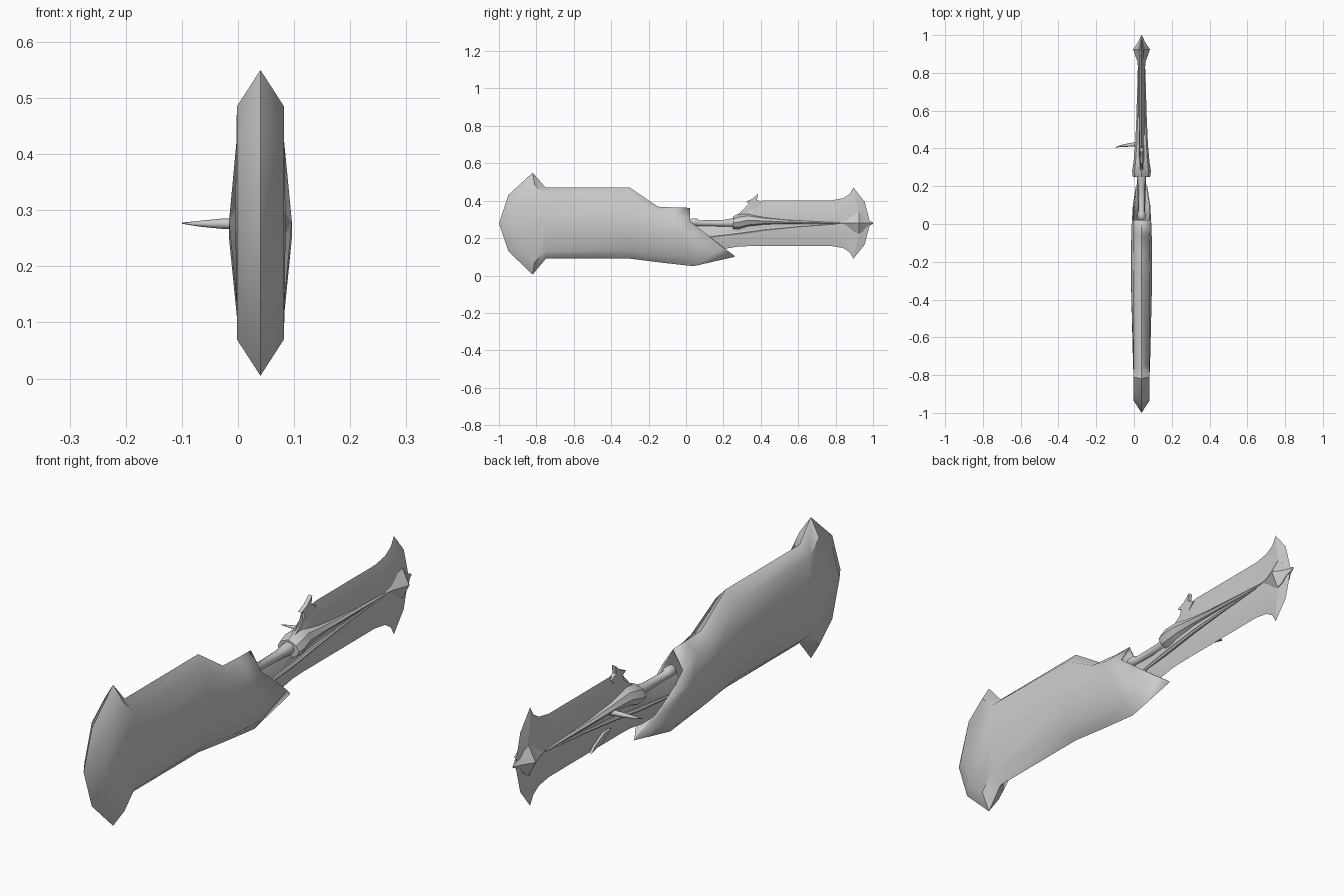
import bpy, bmesh, math
from mathutils import Vector

if "Cube" in bpy.data.objects:
    bpy.data.objects.remove(bpy.data.objects["Cube"])

CX, MZ = 0.04, 0.28
grey = bpy.data.materials.new("light grey")
grey.diffuse_color = (0.6, 0.6, 0.6, 1)
grey.use_nodes = True
grey.node_tree.nodes["Principled BSDF"].inputs["Base Color"].default_value = grey.diffuse_color


def finish(name, bm, angle=35):
    bmesh.ops.remove_doubles(bm, verts=bm.verts, dist=0.0002)
    bmesh.ops.dissolve_degenerate(bm, edges=bm.edges, dist=0.0002)
    bmesh.ops.recalc_face_normals(bm, faces=bm.faces)
    me = bpy.data.meshes.new(name)
    bm.to_mesh(me)
    bm.free()
    me.materials.append(grey)
    ob = bpy.data.objects.new(name, me)
    bpy.context.collection.objects.link(ob)
    bpy.ops.object.select_all(action='DESELECT')
    ob.select_set(True)
    bpy.context.view_layer.objects.active = ob
    bpy.ops.object.shade_smooth_by_angle(angle=math.radians(angle))
    return ob


def loft(name, sections, angle=35, cap=False):
    """Sections run bottom to top as (y, z, half width); both sides are mirrored."""
    bm = bmesh.new()
    rings = []
    for sec in sections:
        pts = [(CX + w, y, z) for y, z, w in sec]
        pts += [(CX - w, y, z) for y, z, w in reversed(sec)]
        rings.append([bm.verts.new(p) for p in pts])
    n = len(rings[0])
    for a, b in zip(rings, rings[1:]):
        for i in range(n):
            j = (i + 1) % n
            bm.faces.new((a[i], a[j], b[j], b[i]))
    if cap:
        bm.faces.new(rings[0])
        bm.faces.new(rings[-1])
    return finish(name, bm, angle)


def span(y, zb, zt, inset, w_in, w_mid):
    """Upright lens cross-section with sharp edges at top and bottom."""
    return [(y, zb, 0), (y, zb + inset, w_in), (y, (zb + zt) / 2, w_mid),
            (y, zt - inset, w_in), (y, zt, 0)]


def tube(name, path, sides=10):
    """Round rod along (x, y, z, radius) stations."""
    bm = bmesh.new()
    rings = []
    for i, p in enumerate(path):
        a, b = path[max(i - 1, 0)], path[min(i + 1, len(path) - 1)]
        q = (Vector(b[:3]) - Vector(a[:3])).to_track_quat('Z', 'Y')
        rings.append([bm.verts.new(Vector(p[:3]) + q @ Vector((
            p[3] * math.cos(math.tau * k / sides), p[3] * math.sin(math.tau * k / sides), 0)))
            for k in range(sides)])
    for a, b in zip(rings, rings[1:]):
        for k in range(sides):
            j = (k + 1) % sides
            bm.faces.new((a[k], a[j], b[j], b[k]))
    bm.faces.new(rings[0])
    bm.faces.new(rings[-1])
    return finish(name, bm, 50)


def plate(name, outline, x0, x1):
    """Flat shape in the side plane, extruded across x."""
    bm = bmesh.new()
    f = bm.faces.new([bm.verts.new((x0, y, z)) for y, z in outline])
    r = bmesh.ops.extrude_face_region(bm, geom=[f])
    bmesh.ops.translate(bm, vec=(x1 - x0, 0, 0),
                        verts=[v for v in r["geom"] if isinstance(v, bmesh.types.BMVert)])
    return finish(name, bm)


# Sheath: pointed flared toe, long body and a slanted open mouth
W = 0.042
sheath = loft("sheath", [
    [(-.82, .005, 0), (-.95, .13, 0), (-1, MZ, 0), (-.95, .43, 0), (-.82, .55, 0)],
    [(-.82, .005, 0), (-.89, .14, W), (-.935, MZ, W), (-.89, .42, W), (-.82, .55, 0)],
    [(-.82, .005, 0), (-.81, .07, W), (-.81, MZ, W), (-.81, .485, W), (-.82, .55, 0)],
    span(-.75, .09, .47, .04, W, .045),
    span(-.30, .09, .47, .045, W, .056),
    [(-.14, .07, 0), (-.14, .11, W), (-.15, .25, .056), (-.15, .34, .044), (-.15, .368, 0)],
    [(.04, .05, 0), (.03, .10, .04), (-.02, .22, .053), (-.06, .32, .045), (-.06, .364, 0)],
    [(.26, .10, 0), (.20, .148, .03), (.10, .228, .046), (.022, .29, .046), (.022, .362, 0)],
], 50)
solid = sheath.modifiers.new("wall", 'SOLIDIFY')
solid.thickness = 0.006
solid.offset = -1

# Blade: lens section, flared head with a curved end
loft("blade", [
    span(.00, .17, .27, .03, .010, .014),
    span(.16, .145, .265, .03, .010, .014),
    span(.22, .145, .29, .04, .011, .014),
    span(.28, .155, .325, .045, .011, .015),
    span(.335, .157, .385, .05, .011, .016),
    span(.37, .157, .395, .05, .011, .016),
    span(.42, .157, .402, .05, .011, .016),
    span(.78, .157, .402, .05, .011, .016),
    span(.84, .147, .413, .055, .011, .016),
    span(.875, .125, .435, .065, .011, .016),
    [(.895, .09, 0), (.91, .16, .009), (.94, MZ, .014), (.91, .40, .009), (.895, .47, 0)],
    [(.895, .09, 0), (.955, .165, 0), (.985, MZ, 0), (.955, .395, 0), (.895, .47, 0)],
], 12, True)

# Barb on the upper shoulder of the blade
plate("shoulder_barb", [(.27, .32), (.33, .36), (.34, .385), (.32, .395), (.355, .41),
                        (.385, .437), (.38, .405), (.41, .39), (.36, .33)], CX - .008, CX + .008)

# Grip rod with an end knob, leading into the collar
tube("grip", [(CX, .02, .285, .012), (CX, .03, .285, .021), (CX, .055, .285, .021),
              (CX, .07, .28, .016), (CX, .20, .28, .018), (CX, .24, .282, .024),
              (CX, .30, .287, .024)])

# Collar: flared socket tapering to a long central ridge
loft("collar", [
    [(y, c - h, 0), (y, c - h * .6, w * .75), (y, c, w), (y, c + h * .6, w * .75), (y, c + h, 0)]
    for y, c, h, w in ((.25, .28, .035, .046), (.28, .285, .045, .05), (.33, .295, .04, .042),
                       (.42, .292, .024, .034), (.55, .286, .015, .028), (.82, .28, .006, .02))
], 30, True)

# Lower ribs: slim raised strips sweeping forward on both faces
for side, label in ((1, "right"), (-1, "left")):
    tube(label + "_rib", [(CX + side * w, y, z, r) for y, z, r, w in (
        (.06, .20, .006, .012), (.25, .222, .009, .016), (.42, .245, .008, .017),
        (.60, .262, .006, .016), (.80, .275, .003, .016))], 6)

# Head ornament: winged boss on each face ending in a point
loft("head_boss", [
    [(y, MZ - h, 0), (y, MZ - h, w * .35), (y, MZ, w), (y, MZ + h, w * .35), (y, MZ + h, 0)]
    for y, h, w in ((.80, .004, .016), (.86, .03, .022), (.925, .058, .045),
                    (.945, .045, .03), (.965, .02, .018), (1, .004, .001))
], 20, True)

# Side spike
tube("side_spike", [(-.100, .405, .277, .001), (-.07, .413, .276, .005),
                    (-.03, .418, .276, .009), (.03, .425, .276, .012)], 8)

# Small leaf-shaped fin on the left face
plate("left_fin", [(.43, .215), (.47, .215), (.53, .185), (.55, .165), (.49, .18)],
      CX - .022, CX - .012)
